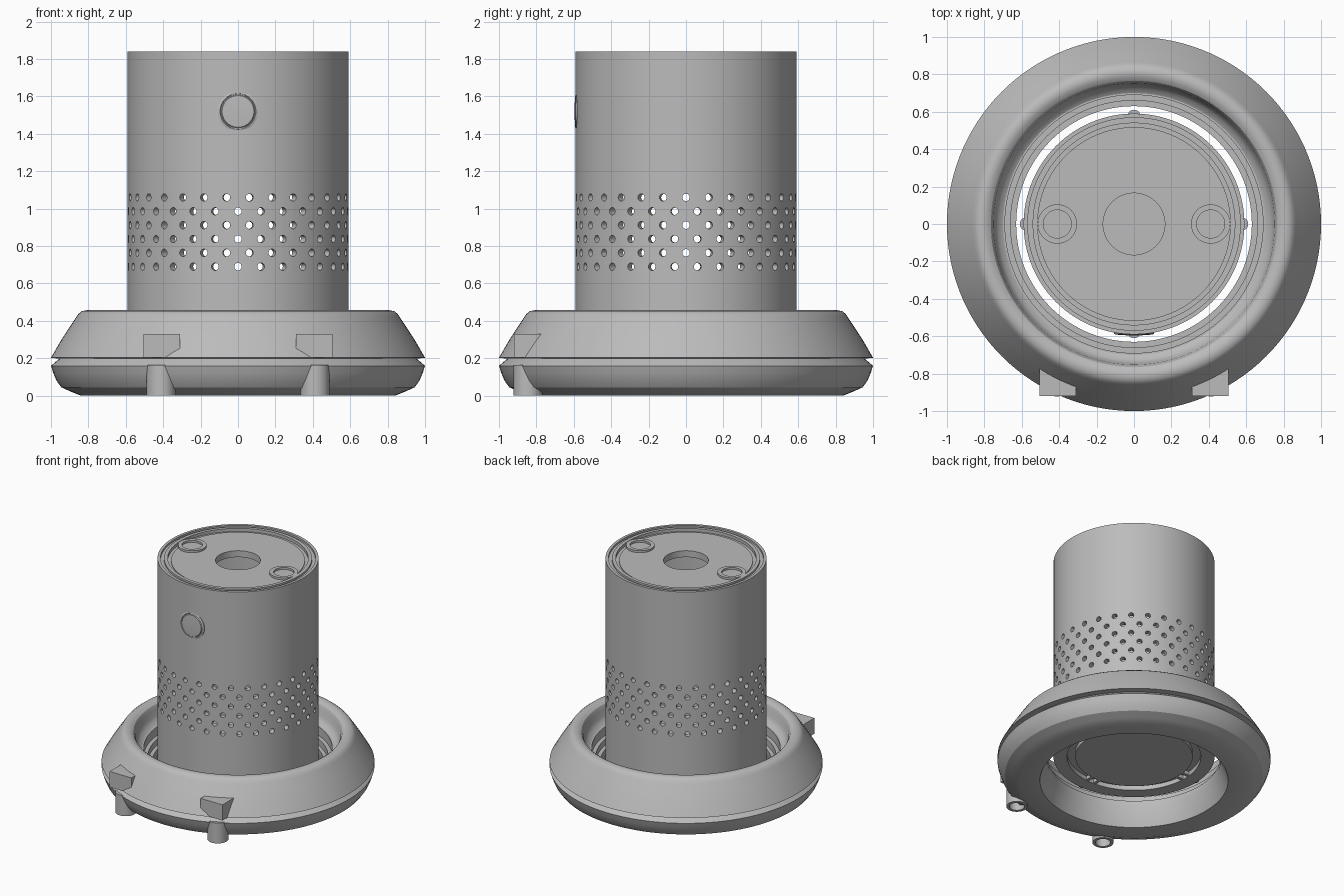
import bpy, bmesh, math
from math import cos, sin, pi
from mathutils import Matrix, Vector

cube = bpy.data.objects.get("Cube")
if cube:
    bpy.data.objects.remove(cube, do_unlink=True)

GREY = (0.5, 0.5, 0.5, 1)
mat = bpy.data.materials.new("plain grey")
mat.use_nodes = True
mat.diffuse_color = GREY
mat.node_tree.nodes["Principled BSDF"].inputs["Base Color"].default_value = GREY


def make(name, bm, angle=30):
    bmesh.ops.recalc_face_normals(bm, faces=bm.faces)
    mesh = bpy.data.meshes.new(name)
    bm.to_mesh(mesh)
    bm.free()
    mesh.materials.append(mat)
    ob = bpy.data.objects.new(name, mesh)
    bpy.context.collection.objects.link(ob)
    smooth(ob, angle)
    return ob


def smooth(ob, angle):
    bpy.ops.object.select_all(action="DESELECT")
    ob.select_set(True)
    bpy.context.view_layer.objects.active = ob
    bpy.ops.object.shade_smooth_by_angle(angle=math.radians(angle))


def lathe(name, profile, closed=False, steps=120, at=(0, 0, 0), rot=None, angle=30):
    """Turn an (r, z) profile about the z axis, then place it."""
    bm = bmesh.new()
    vs = [bm.verts.new((r, 0, z)) for r, z in profile]
    edges = [bm.edges.new(p) for p in zip(vs, vs[1:] + vs[:1] if closed else vs[1:])]
    bmesh.ops.spin(bm, geom=vs + edges, cent=(0, 0, 0), axis=(0, 0, 1),
                   angle=2 * pi, steps=steps, use_merge=True)
    bmesh.ops.remove_doubles(bm, verts=bm.verts, dist=1e-5)
    m = Matrix.Translation(at) @ (rot or Matrix())
    bmesh.ops.transform(bm, matrix=m, verts=bm.verts)
    return make(name, bm, angle)


def box(name, lo, hi, spin=0):
    bm = bmesh.new()
    lo, hi = Vector(lo), Vector(hi)
    m = (Matrix.Rotation(spin, 4, "Z") @ Matrix.Translation((lo + hi) / 2)
         @ Matrix.Diagonal((hi - lo).to_4d()))
    bmesh.ops.create_cube(bm, size=1, matrix=m)
    return make(name, bm)


# Base ring: rounded underside, V groove, sloping skirt, rounded lip, stepped bore
lathe("base_ring", [
    (0.69, 0), (0.84, 0), (0.89, 0.02), (0.945, 0.045), (0.97, 0.08), (0.987, 0.12),
    (1, 0.16), (0.955, 0.198), (1, 0.203), (0.95, 0.29), (0.905, 0.36), (0.865, 0.42),
    (0.853, 0.438), (0.835, 0.452), (0.81, 0.457), (0.785, 0.452), (0.765, 0.438),
    (0.752, 0.41), (0.745, 0.36), (0.725, 0.325), (0.70, 0.31), (0.69, 0.31),
    (0.69, 0.24), (0.66, 0.24), (0.66, 0.19), (0.63, 0.19), (0.63, 0.14)], closed=True)

# Hollow canister with grooved lid and recessed bottom ring
canister = lathe("canister", [
    (0, 0.2), (0.43, 0.2), (0.43, 0.235), (0.49, 0.235), (0.49, 0.2), (0.59, 0.2),
    (0.59, 0.65), (0.59, 1.1), (0.59, 1.84), (0.568, 1.84), (0.568, 1.825),
    (0.542, 1.825), (0.542, 1.84), (0.515, 1.84), (0.515, 1.815), (0.49, 1.815),
    (0.49, 1.822), (0.165, 1.822), (0.165, 1.77), (0.545, 1.77), (0.545, 0.28),
    (0, 0.28)])

# Vent holes in six staggered rows
HOLES = 30
bm = bmesh.new()
for row in range(6):
    z = 0.69 + 0.074 * row
    for i in range(HOLES):
        a = -pi / 2 + 2 * pi * (i + 0.5 * (row % 2)) / HOLES
        m = (Matrix.Translation((0.57 * cos(a), 0.57 * sin(a), z))
             @ Matrix.Rotation(a, 4, "Z") @ Matrix.Rotation(pi / 2, 4, "Y"))
        bmesh.ops.create_cone(bm, cap_ends=True, segments=14, radius1=0.02,
                              radius2=0.02, depth=0.14, matrix=m)
cutter = make("vent_cutter", bm)
cutter.hide_render = True
mod = canister.modifiers.new("vents", "BOOLEAN")
mod.operation = "DIFFERENCE"
mod.solver = "EXACT"
mod.object = cutter
bpy.context.view_layer.objects.active = canister
bpy.ops.object.modifier_apply(modifier="vents")
bpy.data.objects.remove(cutter, do_unlink=True)
smooth(canister, 30)

# Round button on the front
lathe("front_button", [
    (0, 0.03), (0.085, 0.026), (0.09, 0.02), (0.093, 0.02), (0.096, 0.024),
    (0.108, 0.02), (0.108, -0.02), (0, -0.02)], steps=40,
    at=(0, -0.567, 1.52), rot=Matrix.Rotation(pi / 2, 4, "X"))

# Raised rings on the lid, and front feet and lugs
for s, side in ((-1, "right"), (1, "left")):
    lathe(side + "_lid_ring", [(0.075, 1.815), (0.105, 1.815), (0.105, 1.838), (0.075, 1.838)],
          closed=True, steps=40, at=(s * 0.41, 0, 0))
    lathe(side + "_foot", [(0, 0.165), (0.077, 0.165), (0.077, 0), (0.055, 0), (0.055, 0.1), (0, 0.1)],
          steps=40, at=(s * 0.412, -0.845, 0))
    x0, x1 = sorted((s * 0.31, s * 0.505))
    box(side + "_lug", (x0, -0.92, 0.203), (x1, -0.77, 0.33))

# Four spacers in the gap, and paired tabs across the bottom groove
for i in range(4):
    a = i * pi / 2
    lathe("spacer_%d" % i, [(0, 0.21), (0.036, 0.21), (0.036, 0.29), (0, 0.29)],
          steps=24, at=(0.575 * cos(a), 0.575 * sin(a), 0))
    for y in (-0.035, 0.035):
        box("bottom_tab_%d" % i, (0.425, y - 0.012, 0.205), (0.495, y + 0.012, 0.24), a)
